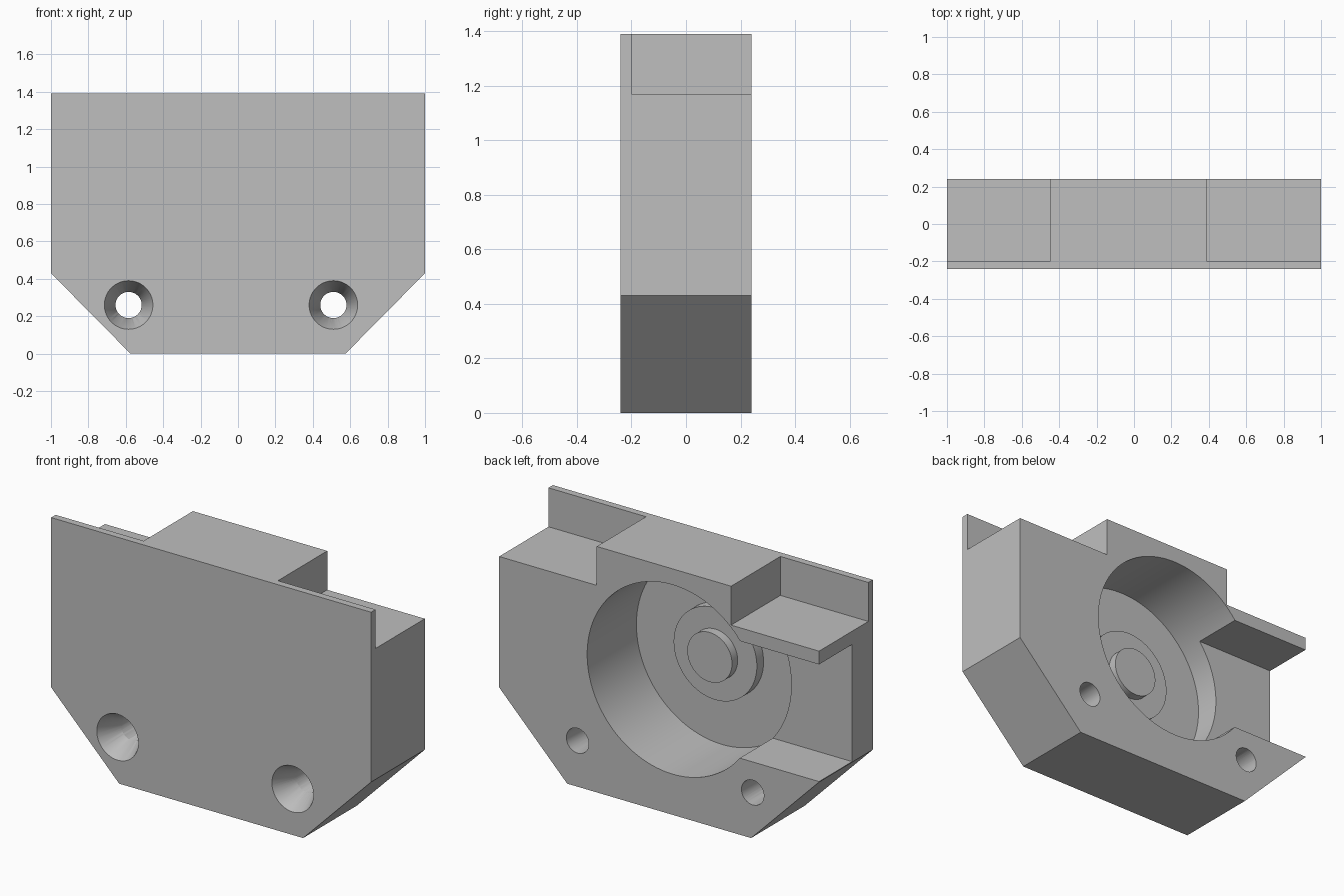
import bpy, bmesh, math
from mathutils import Matrix, Vector

cube = bpy.data.objects.get("Cube")
if cube:
    bpy.data.objects.remove(cube, do_unlink=True)

grey = bpy.data.materials.new("plain grey")
grey.use_nodes = True
grey.diffuse_color = (0.52, 0.52, 0.52, 1)
grey.node_tree.nodes["Principled BSDF"].inputs["Base Color"].default_value = (0.52, 0.52, 0.52, 1)

FRONT, BACK = -0.24, 0.24
FLOOR = -0.20                 # back of the thin front plate
POCKET_X, POCKET_Z, POCKET_R = -0.085, 0.765, 0.535


def finish(bm, name):
    bmesh.ops.recalc_face_normals(bm, faces=bm.faces)
    mesh = bpy.data.meshes.new(name)
    bm.to_mesh(mesh)
    bm.free()
    mesh.materials.append(grey)
    obj = bpy.data.objects.new(name, mesh)
    bpy.context.collection.objects.link(obj)
    return obj


def activate(obj):
    bpy.ops.object.select_all(action='DESELECT')
    obj.select_set(True)
    bpy.context.view_layer.objects.active = obj


def prism(name, outline, y0, y1):
    """Extrude an x-z outline along y."""
    bm = bmesh.new()
    face = bm.faces.new([bm.verts.new((x, y0, z)) for x, z in outline])
    ext = bmesh.ops.extrude_face_region(bm, geom=[face])["geom"]
    verts = [v for v in ext if isinstance(v, bmesh.types.BMVert)]
    bmesh.ops.translate(bm, verts=verts, vec=Vector((0, y1 - y0, 0)))
    return finish(bm, name)


def box(name, x0, x1, y0, y1, z0, z1):
    return prism(name, [(x0, z0), (x1, z0), (x1, z1), (x0, z1)], y0, y1)


def round_part(name, x, z, y0, y1, r0, r1, segments=64):
    """Cylinder or cone along y."""
    bm = bmesh.new()
    place = Matrix.Translation((x, (y0 + y1) / 2, z)) @ Matrix.Rotation(-math.pi / 2, 4, 'X')
    bmesh.ops.create_cone(bm, cap_ends=True, segments=segments, radius1=r0,
                          radius2=r1, depth=y1 - y0, matrix=place)
    return finish(bm, name)


def cut(target, cutter):
    cutter.hide_render = True
    mod = target.modifiers.new("cut", 'BOOLEAN')
    mod.operation, mod.solver, mod.object = 'DIFFERENCE', 'EXACT', cutter
    activate(target)
    bpy.ops.object.modifier_apply(modifier=mod.name)
    bpy.data.objects.remove(cutter, do_unlink=True)


# Housing block with chamfered lower corners
half = [(0.575, 0), (1, 0.43), (1, 1.39)]
housing = prism("housing", half + [(-x, z) for x, z in reversed(half)], FRONT, BACK)

# Top corner notches behind the front plate
cut(housing, box("notch_cutter", -1.1, -0.45, FLOOR, 0.3, 1.17, 1.5))
cut(housing, box("notch_cutter", 0.39, 1.1, FLOOR, 0.3, 1.17, 1.5))

# Round pocket and the channel that opens it to one side
cut(housing, round_part("pocket_cutter", POCKET_X, POCKET_Z, FLOOR, 0.3, POCKET_R, POCKET_R, 128))
cut(housing, box("channel_cutter", -1.1, POCKET_X, -0.055, 0.3, 0.433, 1.095))

# Countersunk screw holes
for x in (-0.585, 0.51):
    cut(housing, round_part("shaft_cutter", x, 0.26, -0.3, 0.3, 0.07, 0.07))
    cut(housing, round_part("sink_cutter", x, 0.26, FRONT - 0.02, FRONT + 0.15, 0.139, 0.061))

# Stepped boss on the pocket floor
boss = round_part("boss", POCKET_X, POCKET_Z, FLOOR - 0.02, -0.14, 0.26, 0.26, 96)
pin = round_part("boss_pin", POCKET_X, POCKET_Z, -0.16, -0.09, 0.14, 0.14)

for obj in (housing, boss, pin):
    activate(obj)
    bpy.ops.object.shade_smooth_by_angle(angle=math.radians(25))
